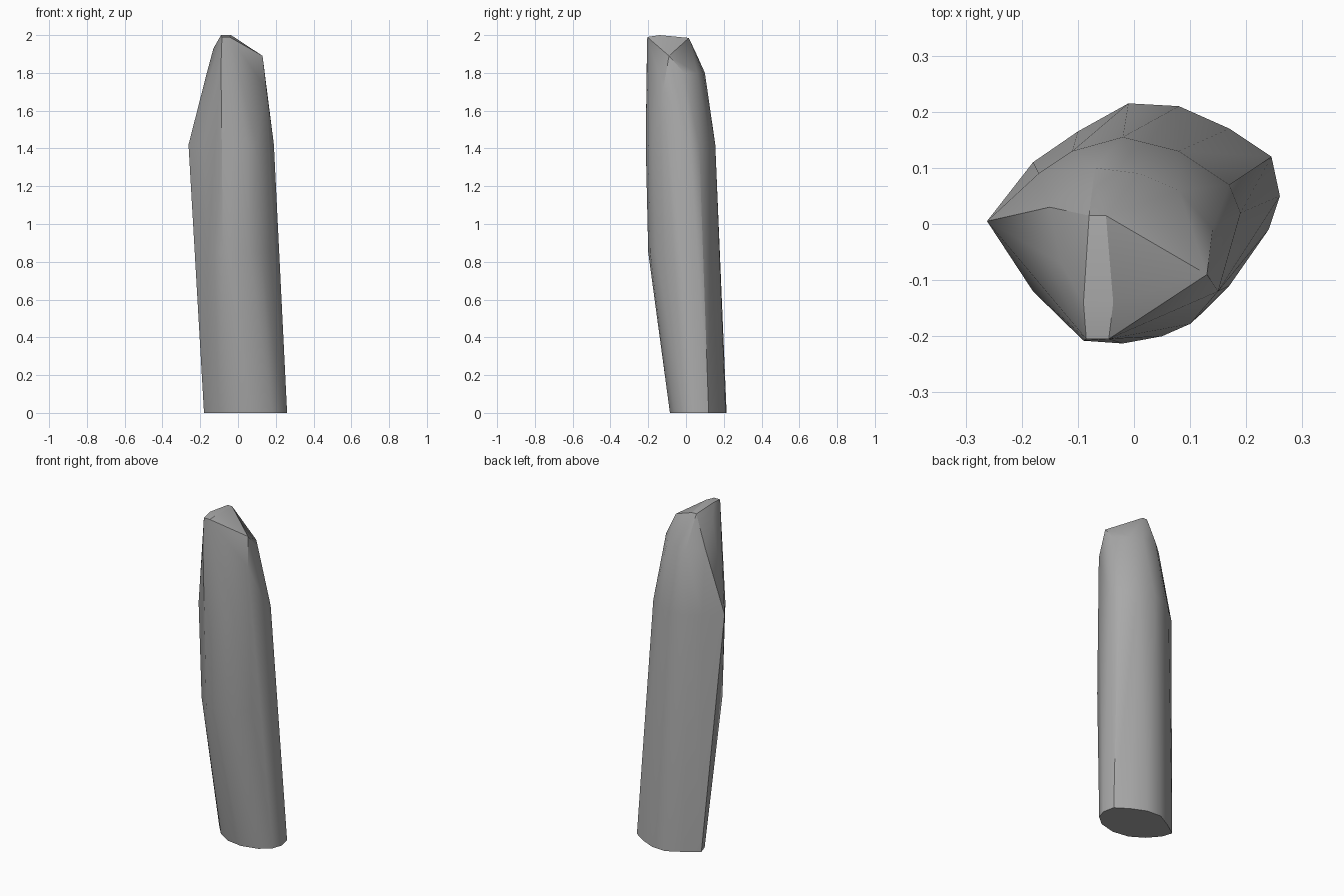
import bpy
import bmesh
import math


def remove_default_cube():
    cube = bpy.data.objects.get("Cube")
    if cube:
        bpy.data.objects.remove(cube, do_unlink=True)


def make_material(name, colour):
    material = bpy.data.materials.new(name)
    material.use_nodes = True
    material.diffuse_color = colour
    shader = next(n for n in material.node_tree.nodes if n.type == "BSDF_PRINCIPLED")
    shader.inputs["Base Color"].default_value = colour
    return material


def add_ring(bm, height, outline):
    """Add the corner points of one horizontal cross-section."""
    for x, y in outline:
        bm.verts.new((x, y, height))


def build_hull(name, rings, ridge_points, material, smooth_angle):
    """Wrap a tight convex skin around the sections and the extra corners."""
    bm = bmesh.new()
    for height, outline in rings:
        add_ring(bm, height, outline)
    for point in ridge_points:
        bm.verts.new(point)

    result = bmesh.ops.convex_hull(bm, input=bm.verts[:], use_existing_faces=False)
    spare = {v for v in result["geom_interior"] + result["geom_unused"]
             if isinstance(v, bmesh.types.BMVert) and v.is_valid}
    bmesh.ops.delete(bm, geom=list(spare), context="VERTS")
    bmesh.ops.dissolve_limit(bm, angle_limit=math.radians(1),
                             verts=bm.verts[:], edges=bm.edges[:])
    bmesh.ops.recalc_face_normals(bm, faces=bm.faces[:])

    mesh = bpy.data.meshes.new(name)
    bm.to_mesh(mesh)
    bm.free()
    mesh.materials.append(material)
    obj = bpy.data.objects.new(name, mesh)
    bpy.context.collection.objects.link(obj)

    bpy.ops.object.select_all(action="DESELECT")
    obj.select_set(True)
    bpy.context.view_layer.objects.active = obj
    bpy.ops.object.shade_smooth_by_angle(angle=math.radians(smooth_angle))
    return obj


remove_default_cube()
stone_grey = make_material("stone grey", (0.4, 0.4, 0.4, 1))

# Cross-sections, each listed anticlockwise from the left-hand tip
foot = [(-.18, .11), (-.16, .05), (-.1, -.02), (-.02, -.07), (.08, -.085),
        (.18, -.06), (.24, -.01), (.26, .05), (.245, .12), (.17, .17),
        (.08, .21), (-.01, .215), (-.1, .165)]
waist = [(-.16, -.12), (-.08, -.19), (-.02, -.2), (.06, -.19),
         (.12, -.16), (.17, -.11)]
shoulder = [(-.262, .005), (-.18, -.12), (-.09, -.2), (-.02, -.213),
            (.05, -.2), (.1, -.178), (.15, -.12), (.19, .02), (.17, .07),
            (.08, .13), (-.02, .155), (-.11, .13), (-.17, .09)]
neck = [(-.165, -.05), (-.15, .03), (-.07, .1), (.01, .09), (.08, .06),
        (.14, -.01)]

# Sharp crest and the chipped corner beside it
crest = [(-.085, -.205, 1.99), (-.045, -.205, 1.99), (-.09, -.14, 2),
         (-.037, -.14, 2), (-.08, .015, 1.985), (-.05, .015, 1.985)]
chip = [(.13, -.09, 1.89), (.15, -.12, 1.72), (-.09, -.208, 1.84),
        (-.13, -.07, 1.93), (-.065, .055, 1.9)]

build_hull("stone_pillar",
           [(0, foot), (.85, waist), (1.42, shoulder), (1.8, neck)],
           crest + chip, stone_grey, 25)
